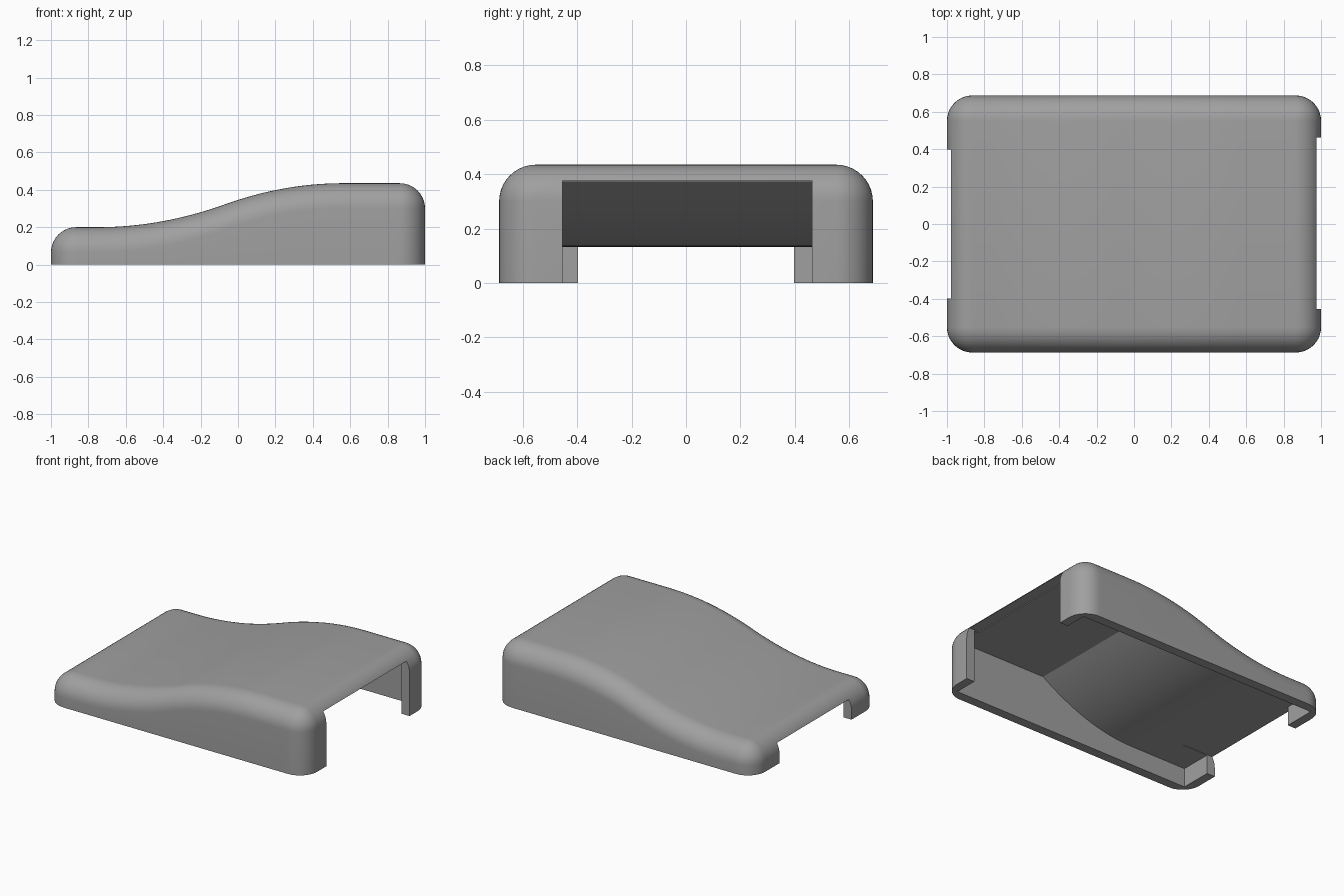
import bpy, bmesh, math

if "Cube" in bpy.data.objects:
    bpy.data.objects.remove(bpy.data.objects["Cube"])

HX, HY, R = 1.0, 0.687, 0.135     # half length, half width, edge rounding
LOW, HIGH = 0.20, 0.435           # height of both ends
X0, X1 = -0.75, 0.56              # start and end of the S-shaped slope
MID = -0.07                       # where the slope turns over

grey = bpy.data.materials.new("grey")
grey.diffuse_color = (0.35, 0.35, 0.35, 1)
grey.use_nodes = True
grey.node_tree.nodes["Principled BSDF"].inputs["Base Color"].default_value = grey.diffuse_color


def top(x):
    """Height of the S-shaped top at x, made of two tangent arcs."""
    slope = 2 * (HIGH - LOW) / (X1 - X0)
    if x <= X0:
        return LOW
    if x >= X1:
        return HIGH
    if x < MID:
        return LOW + slope * (x - X0) ** 2 / (2 * (MID - X0))
    return HIGH - slope * (X1 - x) ** 2 / (2 * (X1 - MID))


def finish(bm, name):
    bmesh.ops.recalc_face_normals(bm, faces=bm.faces)
    mesh = bpy.data.meshes.new(name)
    bm.to_mesh(mesh)
    bm.free()
    mesh.materials.append(grey)
    obj = bpy.data.objects.new(name, mesh)
    bpy.context.collection.objects.link(obj)
    return obj


def prism(name, profile, y0, y1):
    """Extrude an (x, z) profile along y."""
    bm = bmesh.new()
    face = bm.faces.new([bm.verts.new((x, y0, z)) for x, z in profile])
    ext = bmesh.ops.extrude_face_region(bm, geom=[face])
    verts = [v for v in ext["geom"] if isinstance(v, bmesh.types.BMVert)]
    bmesh.ops.translate(bm, verts=verts, vec=(0, y1 - y0, 0))
    return finish(bm, name)


def box(name, x0, x1, y0, y1, z0, z1):
    return prism(name, [(x0, z0), (x1, z0), (x1, z1), (x0, z1)], y0, y1)


# Outer body: stacked rounded-rectangle rings that follow the sloping top
CORNER, LONG, FILLET = 10, 48, 10
CX, CY = HX - R, HY - R


def outline(r):
    """Rounded rectangle with corner radius r, long sides subdivided."""
    pts = []
    for cx, cy, start in ((CX, -CY, -90), (CX, CY, 0), (-CX, CY, 90), (-CX, -CY, 180)):
        for i in range(CORNER + 1):
            a = math.radians(start + 90 * i / CORNER)
            pts.append((cx + r * math.cos(a), cy + r * math.sin(a)))
        if start in (0, 180):
            s = 1 if start == 0 else -1
            pts += [(s * (CX - 2 * CX * k / LONG), s * (CY + r)) for k in range(1, LONG)]
    return pts


bm = bmesh.new()
rings = [[bm.verts.new((x, y, 0)) for x, y in outline(R)]]
for j in range(FILLET + 1):
    t = math.pi / 2 * j / FILLET
    rings.append([bm.verts.new((x, y, top(x) - R + R * math.sin(t)))
                  for x, y in outline(R * math.cos(t))])
n = len(rings[0])
for lower, upper in zip(rings, rings[1:]):
    for i in range(n):
        k = (i + 1) % n
        bm.faces.new((lower[i], lower[k], upper[k], upper[i]))
bm.faces.new(rings[0][::-1])
# top strips joining the two long sides
last = rings[-1]
back = last[2 * CORNER + 1:2 * CORNER + 2 + LONG]
front = last[n - LONG:] + [last[0]]
front.reverse()
for i in range(LONG):
    bm.faces.new((front[i], back[i], back[i + 1], front[i + 1]))
bmesh.ops.remove_doubles(bm, verts=bm.verts, dist=1e-5)
shell = finish(bm, "cover_shell")

# Hollow inside: flat high ceiling, then a curve down to the low end
WX, WY, CEIL_LOW, CEIL_HIGH = 0.937, 0.62, 0.133, 0.371
C0, C1 = -0.50, 0.23
cavity = [(-WX, -0.1), (WX, -0.1), (WX, CEIL_HIGH)]
for i in range(25):
    f = 1 - i / 24
    cavity.append((C0 + (C1 - C0) * f, CEIL_LOW + (CEIL_HIGH - CEIL_LOW) * f * f))
cavity.append((-WX, CEIL_LOW))

# Cavity and the openings at both ends
cutters = [
    prism("cavity_cutter", cavity, -WY, WY),
    box("high_end_cutter", 0.90, 1.2, -0.454, 0.463, -0.1, 0.377),
    box("low_end_cutter", -1.2, -0.74, -0.397, 0.397, -0.1, 0.136),
]
bpy.context.view_layer.objects.active = shell
shell.select_set(True)
for cutter in cutters:
    mod = shell.modifiers.new("cut", "BOOLEAN")
    mod.operation = "DIFFERENCE"
    mod.solver = "EXACT"
    mod.object = cutter
    bpy.ops.object.modifier_apply(modifier=mod.name)
    bpy.data.objects.remove(cutter)

bpy.ops.object.shade_smooth_by_angle(angle=math.radians(25))
